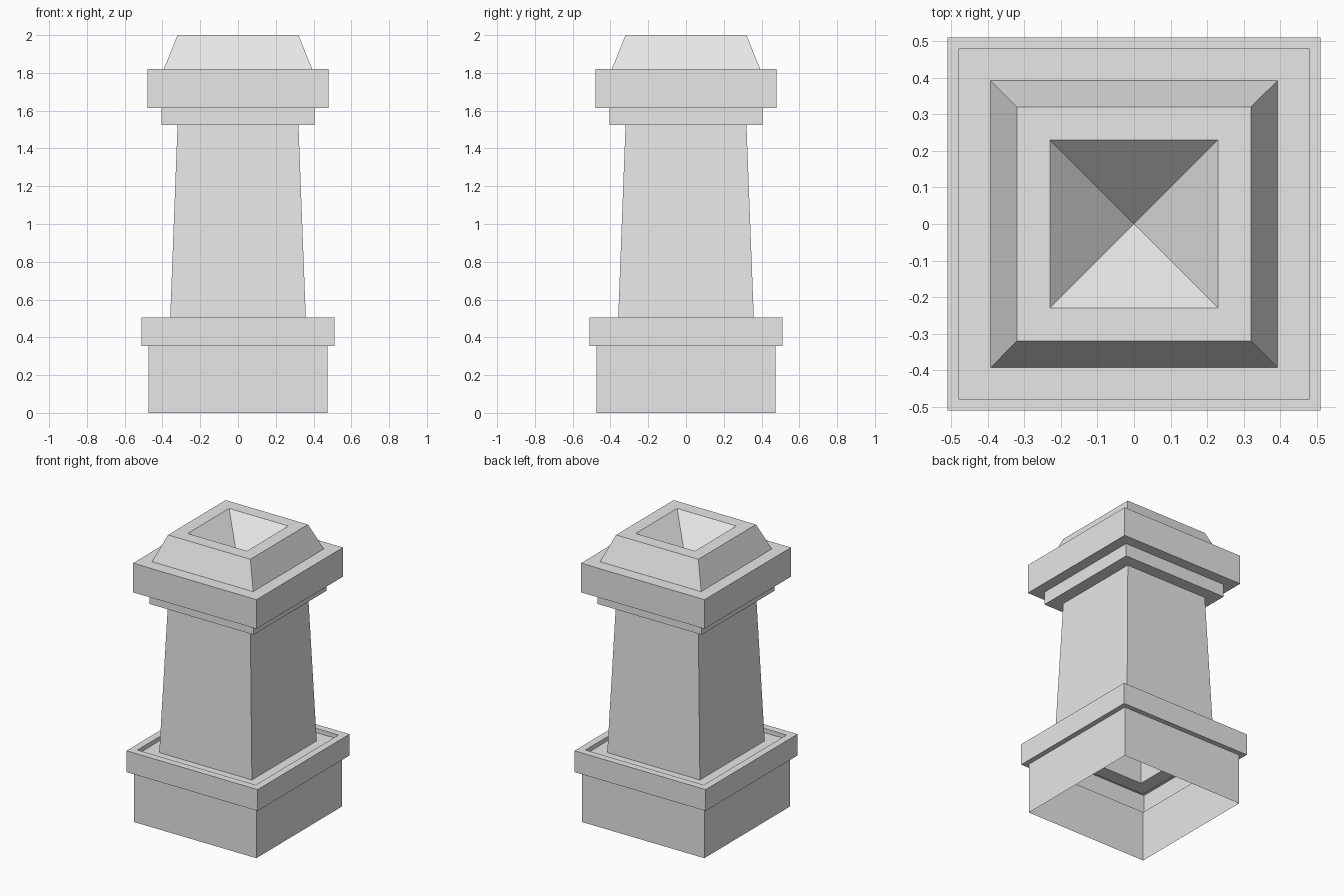
import bpy
import bmesh

# Remove the default cube
cube = bpy.data.objects.get("Cube")
if cube:
    bpy.data.objects.remove(cube, do_unlink=True)

# Single plain stone colour
GREY = (0.8, 0.8, 0.8, 1.0)
stone = bpy.data.materials.new("plain_grey_stone")
stone.use_nodes = True
stone.diffuse_color = GREY
stone.node_tree.nodes["Principled BSDF"].inputs["Base Color"].default_value = GREY

CORNERS = ((-1, -1), (1, -1), (1, 1), (-1, 1))


def square_shell(name, profile):
    """Thin square shell through (half width, height) steps; zero width is a point."""
    bm = bmesh.new()
    below = None
    for half, z in profile:
        if half == 0:
            ring = [bm.verts.new((0, 0, z))] * len(CORNERS)
        else:
            ring = [bm.verts.new((half * x, half * y, z)) for x, y in CORNERS]
        if below:
            for i in range(len(CORNERS)):
                j = (i + 1) % len(CORNERS)
                corners = [below[i], below[j], ring[j], ring[i]]
                bm.faces.new(list(dict.fromkeys(corners)))
        below = ring
    mesh = bpy.data.meshes.new(name)
    bm.to_mesh(mesh)
    bm.free()
    mesh.materials.append(stone)
    obj = bpy.data.objects.new(name, mesh)
    bpy.context.collection.objects.link(obj)
    return obj


# Hollow base, open below, with an overhanging band and a shallow sunk tray
square_shell("base", [(0.475, 0), (0.475, 0.355), (0.51, 0.355),
                      (0.51, 0.505), (0.46, 0.505), (0.46, 0.475), (0.36, 0.475)])

# Tapering hollow shaft
square_shell("shaft", [(0.36, 0.475), (0.32, 1.525)])

# Stepped cap with sloping crown and a pyramid-shaped pit
square_shell("cap", [(0.32, 1.525), (0.405, 1.525), (0.405, 1.615),
                     (0.48, 1.615), (0.48, 1.82), (0.393, 1.82),
                     (0.32, 2.0), (0.23, 2.0), (0, 1.76)])
